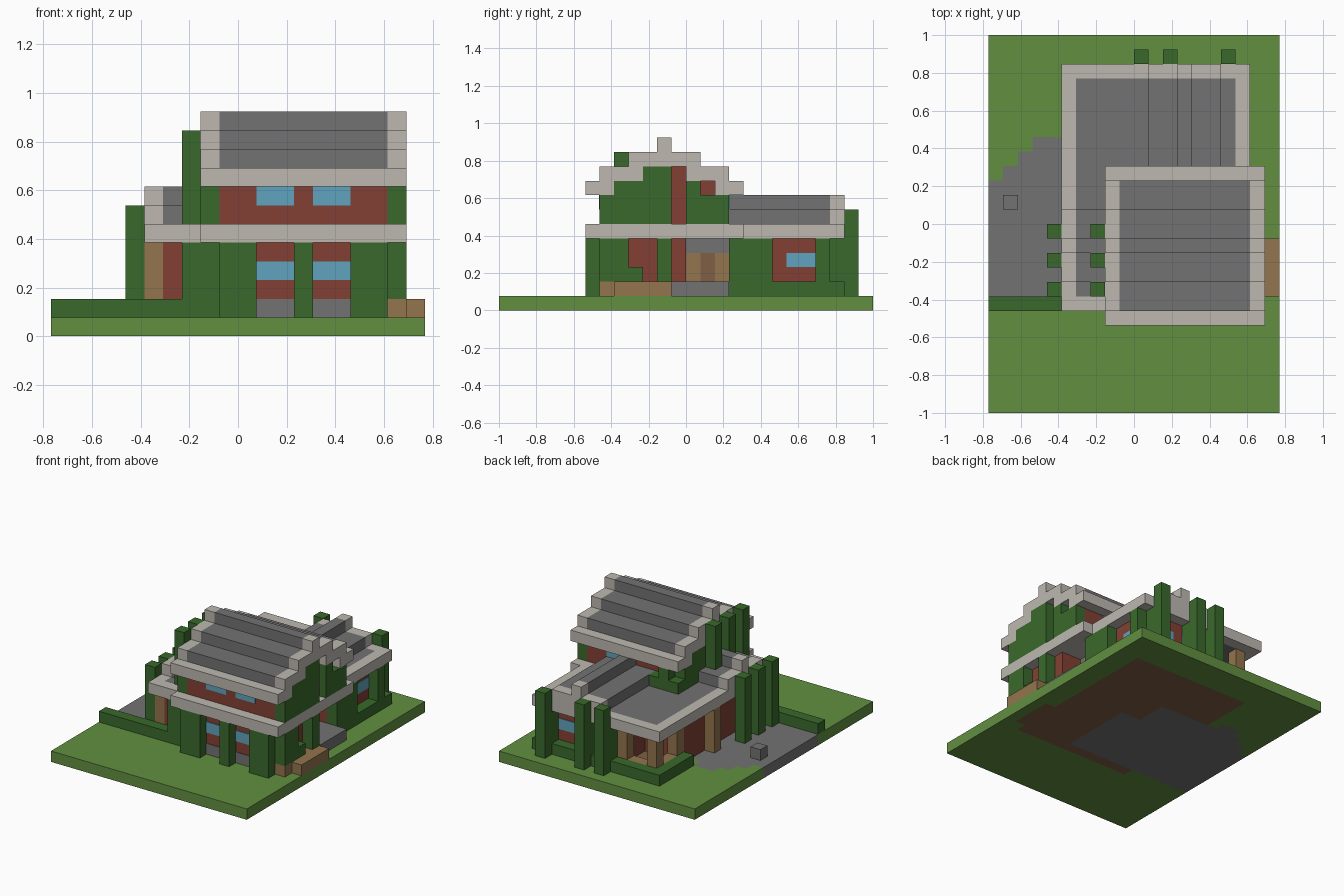
import bpy
import bmesh
from math import floor
from mathutils import Matrix, Vector

UNIT = 1 / 13  # size of one building block
THIN = 0.06    # window plate thickness, in blocks

cube = bpy.data.objects.get("Cube")
if cube:
    bpy.data.objects.remove(cube)


def make_material(name, red, green, blue):
    mat = bpy.data.materials.new(name)
    mat.use_nodes = True
    color = (red, green, blue, 1)
    mat.diffuse_color = color
    mat.node_tree.nodes["Principled BSDF"].inputs["Base Color"].default_value = color
    return mat


grass = make_material("grass", 0.122, 0.275, 0.051)
leaf = make_material("dark_leaf", 0.042, 0.141, 0.025)
trim = make_material("pale_stone", 0.51, 0.48, 0.434)
slate = make_material("grey_slate", 0.171, 0.171, 0.171)
brick = make_material("red_brick", 0.223, 0.051, 0.034)
glass = make_material("window_blue", 0.119, 0.366, 0.509)
timber = make_material("tan_timber", 0.287, 0.178, 0.074)
wood = make_material("brown_wood", 0.216, 0.112, 0.061)


def finish(name, bm, *materials):
    bm.transform(Matrix.Scale(UNIT, 4))
    mesh = bpy.data.meshes.new(name)
    bm.to_mesh(mesh)
    bm.free()
    for mat in materials:
        mesh.materials.append(mat)
    obj = bpy.data.objects.new(name, mesh)
    bpy.context.collection.objects.link(obj)


def part(name, mat, boxes):
    """Join boxes given as (x range, y range, z range) in block units."""
    bm = bmesh.new()
    for box in boxes:
        low, high = (Vector(side) for side in zip(*box))
        size = Matrix.Diagonal((high - low).to_4d())
        bmesh.ops.create_cube(bm, size=1, matrix=Matrix.Translation((low + high) / 2) @ size)
    finish(name, bm, mat)


def ground_index(x, y):
    drive_edge = min(6, 13 + floor(x)) if x < -5 else 5 if x < 1 else 2
    if x < 3 and -5 < y < drive_edge:
        return 1
    inside = -4 < x < 8 and -6 < y < 10
    bench_base = 8 < x < 9 and -5 < y < -1
    return 2 if inside or bench_base else 0


# Lawn slab with the drive and floor set into it
bm = bmesh.new()
bmesh.ops.create_grid(bm, x_segments=20, y_segments=26, size=1,
                      matrix=Matrix.Diagonal((10, 13, 1, 1)))
top = bmesh.ops.extrude_face_region(bm, geom=bm.faces[:], use_keep_orig=True)
top_verts = [g for g in top["geom"] if isinstance(g, bmesh.types.BMVert)]
bmesh.ops.translate(bm, verts=top_verts, vec=(0, 0, 1))
bmesh.ops.recalc_face_normals(bm, faces=bm.faces[:])
for face in bm.faces:
    center = face.calc_center_median()
    face.material_index = ground_index(center.x, center.y)
finish("ground", bm, grass, slate, wood)

# Common height ranges
LOW, STOREY, WALL = (1, 2), (1, 5), (2, 5)
BAND, UPPER = (5, 6), (6, 8)

# Lower storey
part("lower_walls", brick, [
    ((-1, 8), (-6, 0), STOREY),
    ((-1, 5), (0, 3), STOREY),
    ((-4, -1), (-5, 6), STOREY),
    ((-1, 7), (3, 6), STOREY),
    ((0, 7), (6, 10), STOREY),
])
bays = [(1, 3), (4, 6)]
front = (-6 - THIN, -6)
part("front_foundation", slate, [(bay, front, LOW) for bay in bays])
part("front_windows", glass, [(bay, front, z) for bay in bays for z in [(3, 4), (7, 8)]])
part("side_window", glass, [((7, 7 + THIN), (7, 9), (3, 4))])
part("back_windows", glass, [(bay, (10, 10 + THIN), (3, 4)) for bay in bays])
part("upper_back_windows", glass, [((4, 6), (3, 3 + THIN), (7, 8))])

# Entrance recess, door and bench
part("entrance_step", slate, [((5, 9), (0, 3), LOW), ((8, 9), (-1, 0), LOW)])
part("door_frame", timber, [((5, 6), y, (2, 4)) for y in [(0, 1), (2, 3)]])
part("front_door", wood, [((5, 6), (1, 2), (2, 4))])
part("door_lintel", slate, [((5, 6), (0, 3), (4, 5))])
part("bench", timber, [((8, 10), (-5, -1), LOW), ((8, 9), (-6, -5), LOW)])

# Timber posts and porch rails
part("garage_posts", timber, [((-5, -4), (y, y + 1), STOREY) for y in (-5, 2)])
part("porch_posts", timber, [((-4, -3), (9, 10), STOREY), ((-1, 0), (9, 10), STOREY),
                             ((-4, -3), (6, 7), STOREY)])
part("porch_rails", timber, [((-3, -1), (9, 10), LOW), ((-4, -3), (7, 9), LOW)])
part("drive_crate", slate, [((-9, -8), (1, 2), LOW)])

# Hedges and climbing plants on the lower storey
part("drive_hedge", leaf, [((-10, -3), (-6, -5), LOW)])
part("back_hedge", leaf, [((-5, 8), (10, 11), LOW), ((-5, -4), (6, 10), LOW)])
part("front_climbers", leaf,
     [((-3, -1), (-6, -5), STOREY)]
     + [(x, (-7, -6), STOREY) for x in [(-1, 1), (3, 4), (6, 8)]])
part("side_climbers", leaf, [
    ((8, 9), (-6, -4), WALL),
    ((8, 9), (-4, -3), (2, 3)),
    ((8, 9), (-2, -1), WALL),
    ((7, 8), (3, 6), STOREY),
    ((7, 8), (6, 9), LOW),
    ((7, 8), (9, 10), STOREY),
])
back_columns = []
for x in (0, 2, 6):
    back_columns += [((x, x + 1), (10, 11), STOREY), ((x, x + 1), (11, 12), (1, 7))]
part("back_columns", leaf, back_columns)
for name, x, z in [("garage_columns", -6, (1, 7)), ("gable_columns", -3, (6, 11))]:
    part(name, leaf, [((x, x + 1), (y, y + 1), z) for y in (-5, -3, -1)])

# Lower roof with pale border
part("lower_roof_trim", trim, [
    ((-2, 9), (-7, 4), BAND),
    ((-5, -4), (-6, 11), BAND),
    ((-4, -2), (-6, -5), BAND),
    ((-4, 8), (10, 11), BAND),
    ((7, 8), (4, 10), BAND),
])
part("lower_roof", slate, [((-4, 7), (4, 10), BAND), ((-4, -2), (-5, 4), BAND)])

# Stepped ridges of the back wing and of the garage
wing_steps = [((1, 6), (6, 7)), ((3, 4), (7, 8))]
garage_steps = [((-4, 1), (6, 7)), ((-2, -1), (7, 8))]
part("wing_ridge", slate, [(x, (3, 10), z) for x, z in wing_steps])
part("wing_gable", trim, [(x, (10, 11), z) for x, z in wing_steps])
part("garage_ridge", slate, [((-4, -2), y, z) for y, z in garage_steps])
part("garage_gable", trim, [((-5, -4), y, z) for y, z in garage_steps])

# Upper storey and its stepped roof, working outwards from the ridge
walls, plants, tiles, edges = [], [], [], []
for step in range(6):
    roof = (10 - step // 2, 12 - (step + 1) // 2)
    for y in {-2 - step, -2 + step}:
        row = (y, y + 1)
        if step == 5:
            edges.append(((-2, 9), row, roof))
            continue
        height = (6, roof[0])
        walls.append(((-1, 8), row, height))
        tiles.append(((-1, 8), row, roof))
        edges += [((-2, -1), row, roof), ((8, 9), row, roof)]
        plants.append(((-2, -1), row, height))
        if y != -1:  # one strip of brick stays bare
            plants.append(((8, 9), row, UPPER if y == 1 else height))
part("upper_walls", brick, walls)
part("gable_plants", leaf, plants)
part("upper_roof", slate, tiles)
part("upper_roof_trim", trim, edges)
part("eave_plants", leaf, [((-2, 1), (3, 4), (6, 7)), ((-1, 0), (3, 4), (7, 8))])
